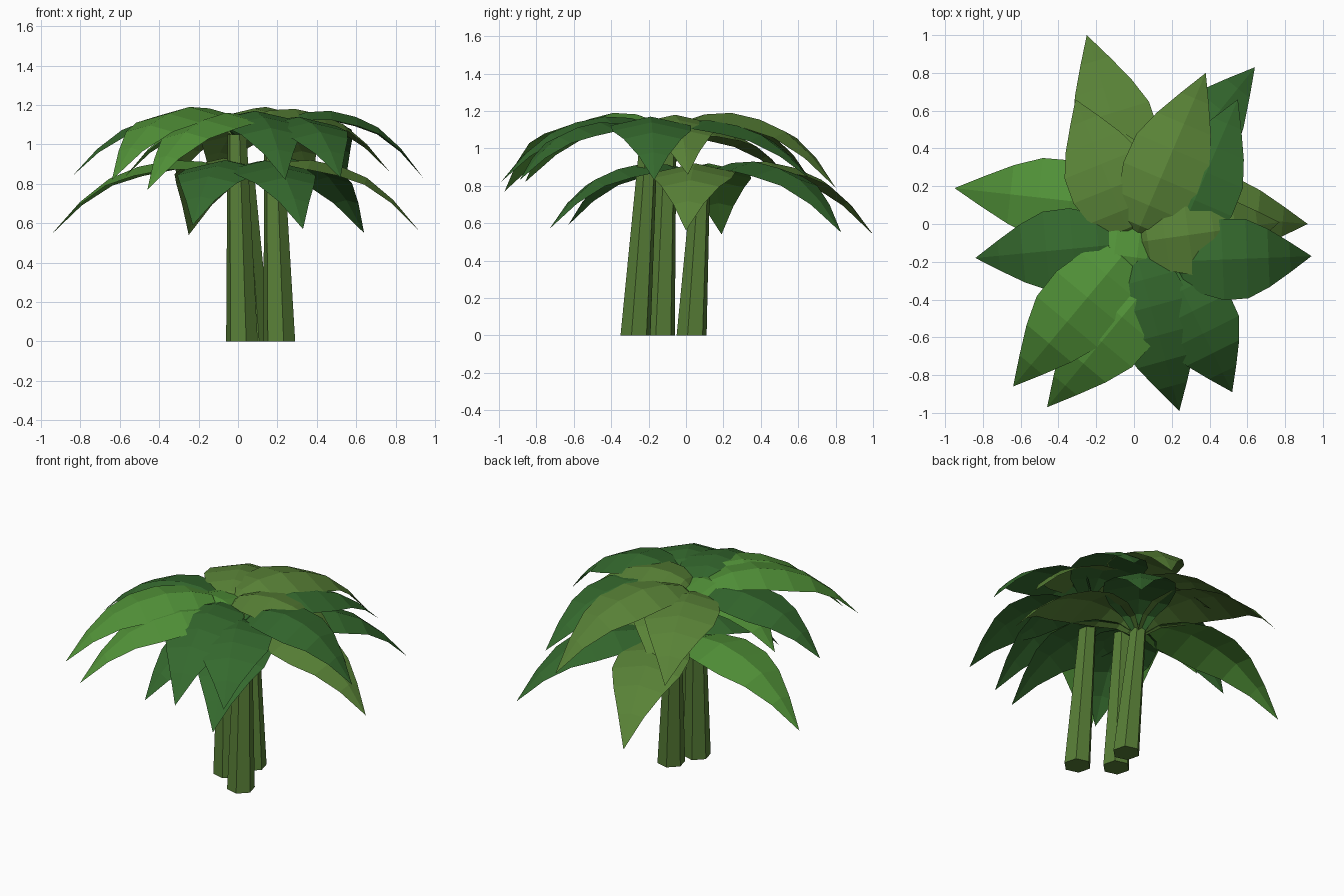
import bpy, bmesh, math
from mathutils import Vector, Matrix

old = bpy.data.objects.get("Cube")
if old:
    bpy.data.objects.remove(old, do_unlink=True)


def material(name, rgb):
    m = bpy.data.materials.new(name)
    m.use_nodes = True
    color = (*rgb, 1)
    m.diffuse_color = color
    bsdf = m.node_tree.nodes["Principled BSDF"]
    bsdf.inputs["Base Color"].default_value = color
    bsdf.inputs["Roughness"].default_value = 0.9
    return m


LIME = material("bright green", (0.084, 0.29, 0.04))
DARK = material("deep green", (0.035, 0.142, 0.027))
OLIVE = material("olive green", (0.1, 0.225, 0.038))
STEM = material("stem green", (0.094, 0.205, 0.037))


def finish(name, bm, mat):
    mesh = bpy.data.meshes.new(name)
    bm.to_mesh(mesh)
    bm.free()
    mesh.materials.append(mat)
    obj = bpy.data.objects.new(name, mesh)
    bpy.context.collection.objects.link(obj)


def stem(name, foot, top):
    """Tapered six-sided stem leaning from foot to top."""
    bm = bmesh.new()
    bmesh.ops.create_cone(bm, cap_ends=True, segments=6,
                          radius1=0.083, radius2=0.05, depth=1,
                          matrix=Matrix.Rotation(math.radians(15), 4, "Z"))
    for v in bm.verts:
        k = v.co.z + 0.5
        center = Vector((*foot, 0)).lerp(Vector(top), k)
        v.co = center + Vector((v.co.x, v.co.y, 0))
    finish(name, bm, STEM)


# Leaf rows: distance along the leaf, half width, share of the total droop
ROWS = [(0, 0.02, 0.35), (0.1, 0.1, 0.11), (0.22, 0.175, 0.02),
        (0.38, 0.215, 0), (0.55, 0.21, 0.09), (0.7, 0.155, 0.25),
        (0.85, 0.08, 0.56)]


def leaf(name, base, tip, peak, mat):
    """Arched, folded leaf with a raised midrib, pointed at the tip."""
    bm = bmesh.new()
    run = Vector((tip[0] - base[0], tip[1] - base[1], 0))
    side = Vector((-run.y, run.x, 0)).normalized()
    start = Vector((base[0], base[1], peak))
    rows = []
    for t, width, droop in ROWS:
        mid = start + run * t
        mid.z -= droop * (peak - tip[2])
        row = []
        for s in (-1, 0, 1):
            sag = Vector((0, 0, -0.22 * width * abs(s)))
            row.append(bm.verts.new(mid + side * width * s + sag))
        rows.append(row)
    for a, b in zip(rows, rows[1:]):
        for i in range(2):
            bm.faces.new((a[i], b[i], b[i + 1], a[i + 1])[::-1])
    point = bm.verts.new(tip)
    for i in range(2):
        bm.faces.new((rows[-1][i + 1], rows[-1][i], point))
    bmesh.ops.recalc_face_normals(bm, faces=bm.faces)
    if sum(f.normal.z for f in bm.faces) < 0:
        bmesh.ops.reverse_faces(bm, faces=bm.faces)
    finish(name, bm, mat)


# Each plant: stem foot, stem top, then leaf tips with peak height and colour
PLANTS = {
    "left": ((0.02, -0.14), (-0.005, -0.1, 1.05), [
        ((-0.84, -0.18, 0.84), 1.15, DARK),
        ((-0.64, -0.86, 0.82), 1.19, LIME),
        ((0.24, -0.99, 0.82), 1.17, DARK),
        ((0.77, 0.01, 0.86), 1.18, OLIVE),
        ((0.38, 0.8, 0.79), 1.19, OLIVE),
        ((-0.31, 0.66, 0.84), 1.16, OLIVE)]),
    "right": ((0.21, -0.27), (0.18, -0.2, 1.03), [
        ((0.94, -0.17, 0.83), 1.17, DARK),
        ((0.52, -0.89, 0.83), 1.14, DARK),
        ((-0.46, -0.97, 0.77), 1.16, LIME),
        ((0.55, 0.66, 0.84), 1.15, DARK),
        ((-0.14, 0.54, 0.84), 1.11, OLIVE),
        ((-0.57, -0.1, 0.84), 1.145, LIME)]),
    "back": ((0.085, 0.03), (0.035, 0.08, 0.84), [
        ((-0.95, 0.19, 0.54), 0.92, LIME),
        ((-0.25, 1.0, 0.54), 0.93, OLIVE),
        ((0.64, 0.83, 0.55), 0.93, DARK),
        ((0.92, 0.0, 0.56), 0.92, OLIVE),
        ((0.33, -0.73, 0.57), 0.92, DARK),
        ((-0.23, -0.63, 0.59), 0.92, DARK)]),
}

for plant, (foot, top, leaves) in PLANTS.items():
    stem(plant + "_stem", foot, top)
    for n, (tip, peak, mat) in enumerate(leaves, 1):
        leaf(f"{plant}_leaf_{n}", top, tip, peak, mat)
